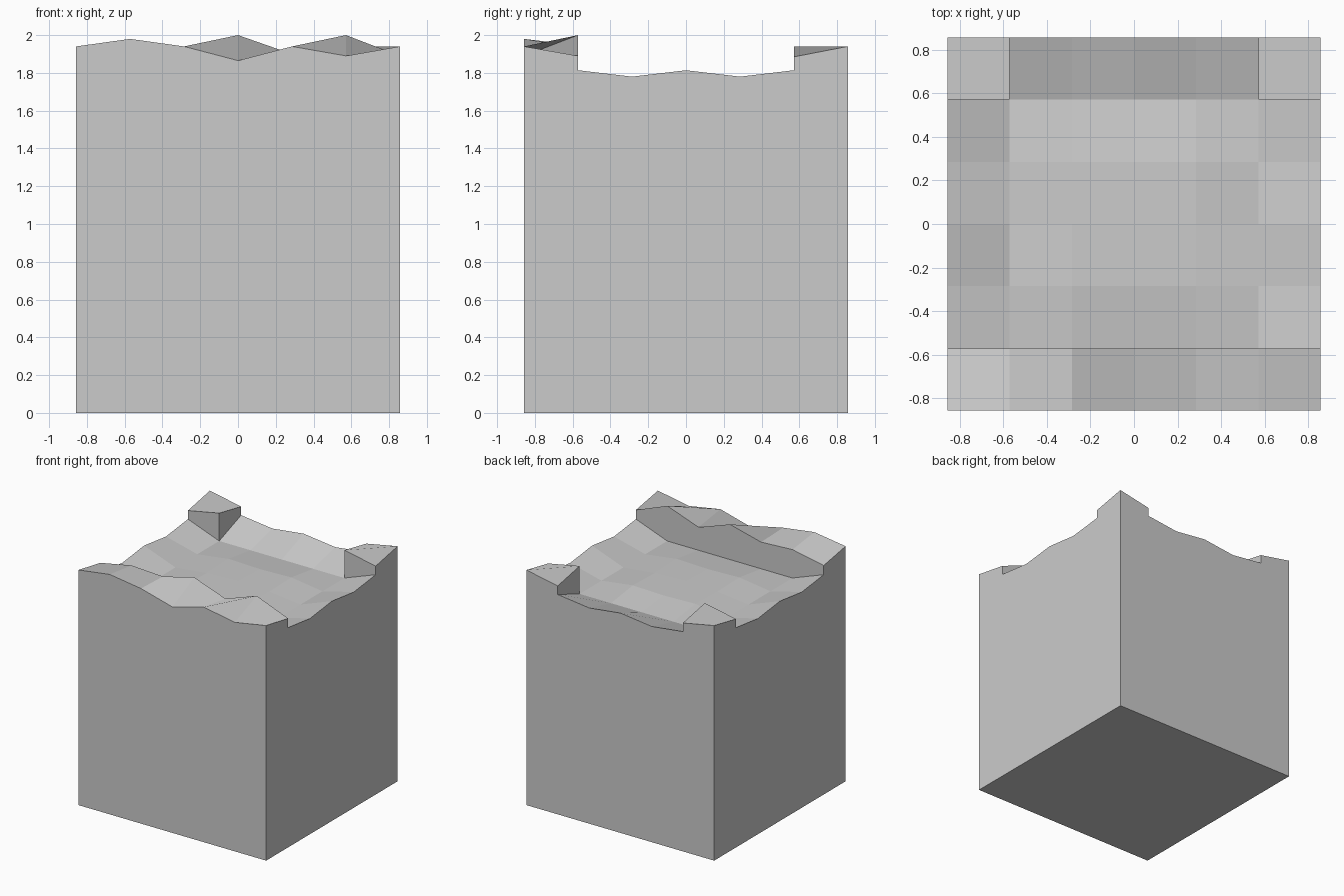
import bpy, bmesh

if "Cube" in bpy.data.objects:
    bpy.data.objects.remove(bpy.data.objects["Cube"])

N = 6
STEP = 2 / 7
HALF = N * STEP / 2

# raised ledge along the front: outer edge and inner edge heights
ledge = [[1.94, 1.98, 1.94, 1.865, 1.94, 1.89, 1.94],
         [1.89, 1.945, 1.93, 2.0, 1.90, 2.0, 1.89]]


def zone(i, j):
    if j == 0:
        return "ledge"
    return "corner" if j == N - 1 and i in (0, N - 1) else "basin"


def height(kind, i, j):
    if kind == "ledge":
        return ledge[j][i]
    if kind == "corner":
        return 1.94 if (min(i, N - i) == 0) == (j == N) else 1.885
    # sunken basin: wavy rim, low ring, gently domed middle
    if i in (0, N) or j == N:
        return 1.78 if (i + j) % 2 == 0 and 0 < j and i + j != 2 * N else 1.814
    if i in (1, N - 1) or j in (1, N - 1):
        return 1.71
    return {0: 1.75, 1: 1.74, 2: 1.748}[abs(i - 3) + abs(j - 3)]


def point(i, j, z):
    return (i * STEP - HALF, j * STEP - HALF, z)


bm = bmesh.new()


def face(points):
    unique = list(dict.fromkeys(points))
    if len(unique) > 2:
        bm.faces.new([bm.verts.new(p) for p in unique])


for i in range(N):
    for j in range(N):
        kind = zone(i, j)
        corners = [(i, j), (i + 1, j), (i + 1, j + 1), (i, j + 1)]
        # top and bottom of each cell
        face([point(a, b, height(kind, a, b)) for a, b in corners])
        face([point(a, b, 0) for a, b in reversed(corners)])
        # outer walls and steps down to lower zones
        for k, (di, dj) in enumerate([(0, -1), (1, 0), (0, 1), (-1, 0)]):
            p, q = corners[k], corners[(k + 1) % 4]
            ni, nj = i + di, j + dj
            inside = 0 <= ni < N and 0 <= nj < N
            if inside and (kind == "basin" or zone(ni, nj) == kind):
                continue
            low = [height("basin", *c) if inside else 0 for c in (p, q)]
            face([point(*p, low[0]), point(*q, low[1]),
                  point(*q, height(kind, *q)), point(*p, height(kind, *p))])

bmesh.ops.remove_doubles(bm, verts=bm.verts, dist=1e-4)
mesh = bpy.data.meshes.new("carved_block")
bm.to_mesh(mesh)
bm.free()
block = bpy.data.objects.new("carved_block", mesh)
bpy.context.collection.objects.link(block)
